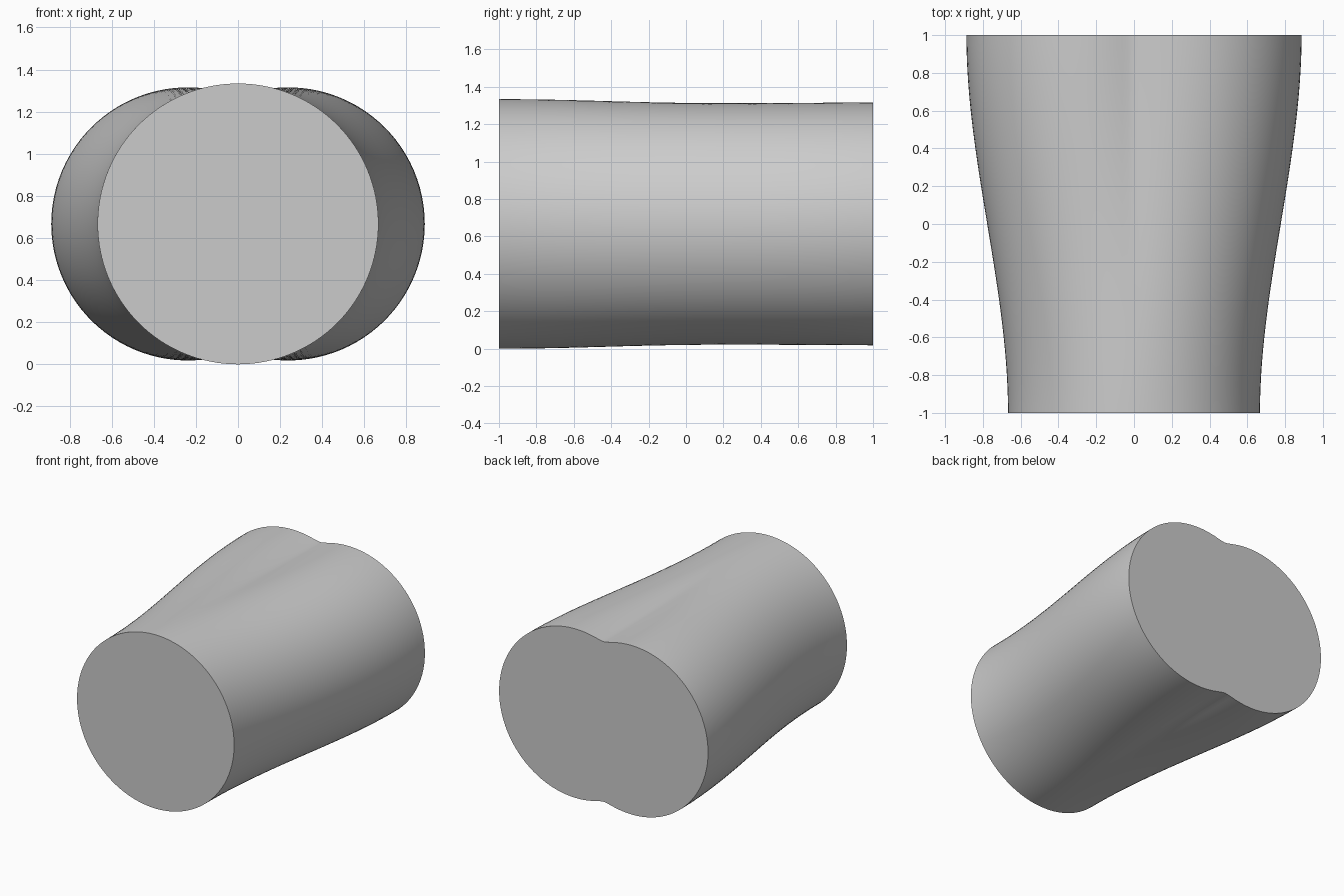
import bpy, bmesh
from math import sin, cos, tau, sqrt, radians

cube = bpy.data.objects.get("Cube")
if cube:
    bpy.data.objects.remove(cube, do_unlink=True)

SEGMENTS, RINGS = 128, 40
ROUND_R, MID_Z = 0.667, 0.667     # round front end
LOBE_R, LOBE_X = 0.648, 0.239     # twin overlapping circles at the back end
NOTCH = 0.05                      # softening of the crease between the lobes


def lobed_radius(a):
    side = sqrt(cos(a) ** 2 + NOTCH ** 2)
    return LOBE_X * side + sqrt(LOBE_R ** 2 - (LOBE_X * sin(a)) ** 2)


def section(bm, t):
    """One ring of the loft, t from 0 (round) to 1 (lobed)."""
    blend = t * t * (3 - 2 * t)
    ring = []
    for i in range(SEGMENTS):
        a = tau * i / SEGMENTS
        r = ROUND_R + (lobed_radius(a) - ROUND_R) * blend
        ring.append(bm.verts.new((r * cos(a), 2 * t - 1, MID_Z + r * sin(a))))
    return ring


# Lofted body with flat end caps
bm = bmesh.new()
rings = [section(bm, i / RINGS) for i in range(RINGS + 1)]
for low, high in zip(rings, rings[1:]):
    for i in range(SEGMENTS):
        j = (i + 1) % SEGMENTS
        bm.faces.new((low[i], low[j], high[j], high[i]))
bm.faces.new(rings[0])
bm.faces.new(rings[-1])
bmesh.ops.recalc_face_normals(bm, faces=bm.faces)

mesh = bpy.data.meshes.new("lofted_body")
bm.to_mesh(mesh)
bm.free()
body = bpy.data.objects.new("lofted_body", mesh)
bpy.context.collection.objects.link(body)

# Plain grey material
grey = bpy.data.materials.new("light grey")
grey.use_nodes = True
grey.diffuse_color = (0.6, 0.6, 0.6, 1)
grey.node_tree.nodes["Principled BSDF"].inputs["Base Color"].default_value = (0.6, 0.6, 0.6, 1)
mesh.materials.append(grey)

# Smooth sides, crisp cap edges
bpy.ops.object.select_all(action='DESELECT')
body.select_set(True)
bpy.context.view_layer.objects.active = body
bpy.ops.object.shade_smooth_by_angle(angle=radians(30))
